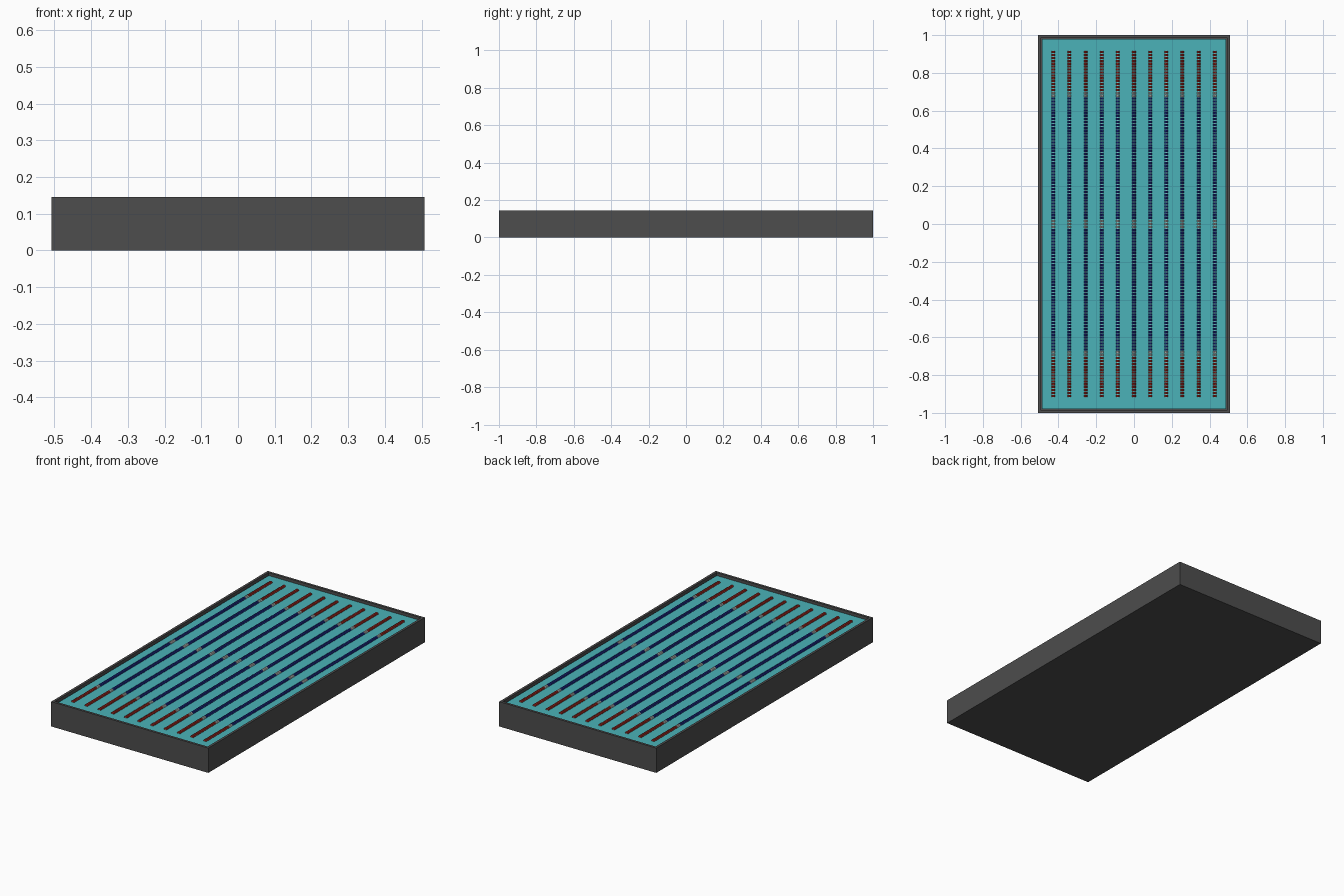
import bpy, bmesh
from mathutils import Matrix, Vector

if "Cube" in bpy.data.objects:
    bpy.data.objects.remove(bpy.data.objects["Cube"])

HX, HY, H = 0.508, 1.0, 0.145      # outer half sizes and height
WALL, WATER, FLOOR = 0.02, 0.131, 0.02


def material(name, rgb):
    m = bpy.data.materials.new(name)
    m.diffuse_color = (*rgb, 1)
    m.use_nodes = True
    m.node_tree.nodes["Principled BSDF"].inputs["Base Color"].default_value = m.diffuse_color
    return m


def finish(bm, name, mats):
    me = bpy.data.meshes.new(name)
    bm.to_mesh(me)
    bm.free()
    for m in mats:
        me.materials.append(m)
    ob = bpy.data.objects.new(name, me)
    bpy.context.collection.objects.link(ob)
    return ob


def box(bm, hx, hy, z0, z1):
    mat = Matrix.Translation((0, 0, (z0 + z1) / 2)) @ Matrix.Diagonal((2 * hx, 2 * hy, z1 - z0, 1))
    return bmesh.ops.create_cube(bm, size=1, matrix=mat)["verts"]


concrete = material("concrete", (0.075, 0.075, 0.075))
teal = material("water", (0.07, 0.45, 0.48))
red = material("red_float", (0.45, 0.03, 0.02))
white = material("white_float", (0.75, 0.75, 0.75))
blue = material("blue_float", (0.015, 0.03, 0.3))

# Basin: box with inset top pushed down to the floor
bm = bmesh.new()
box(bm, HX, HY, 0, H)
bm.normal_update()
top = max(bm.faces, key=lambda f: f.calc_center_median().z)
bmesh.ops.inset_region(bm, faces=[top], thickness=WALL)
bm.normal_update()
well = bmesh.ops.extrude_discrete_faces(bm, faces=[top])["faces"][0]
bmesh.ops.translate(bm, verts=well.verts, vec=Vector((0, 0, FLOOR - H)))
finish(bm, "pool_basin", [concrete])

# Water surface
bm = bmesh.new()
bmesh.ops.create_grid(bm, x_segments=1, y_segments=1, size=1,
                      matrix=Matrix.Translation((0, 0, WATER)) @ Matrix.Diagonal((HX - WALL, HY - WALL, 1, 1)))
finish(bm, "water", [teal])


# Lane ropes: a row of disc floats on a thin line
LANES, PITCH_X, HALF = 11, 0.0855, 0.918
BEADS, RADIUS = 119, 0.01
step = 2 * HALF / BEADS
along_y = Matrix.Rotation(1.5707963, 4, 'X')


def bead_colour(y):
    a = abs(y)
    if a > 0.70:
        return 0
    return 1 if a > 0.675 or a < 0.018 else 2


def rod(bm, y, radius, length, sides, index):
    r = bmesh.ops.create_cone(bm, cap_ends=True, segments=sides, radius1=radius, radius2=radius,
                              depth=length, matrix=Matrix.Translation((0, y, 0)) @ along_y)
    for f in {f for v in r["verts"] for f in v.link_faces}:
        f.material_index = index


bm = bmesh.new()
rod(bm, 0, 0.002, 2 * HALF, 6, 1)
for i in range(BEADS):
    y = -HALF + (i + 0.5) * step
    rod(bm, y, RADIUS, step * 0.72, 10, bead_colour(y))
first = finish(bm, "lane_rope_1", [red, white, blue])
for i in range(LANES):
    ob = first if i == 0 else bpy.data.objects.new(f"lane_rope_{i + 1}", first.data)
    if i:
        bpy.context.collection.objects.link(ob)
    ob.location = ((i - (LANES - 1) / 2) * PITCH_X, 0, WATER)
